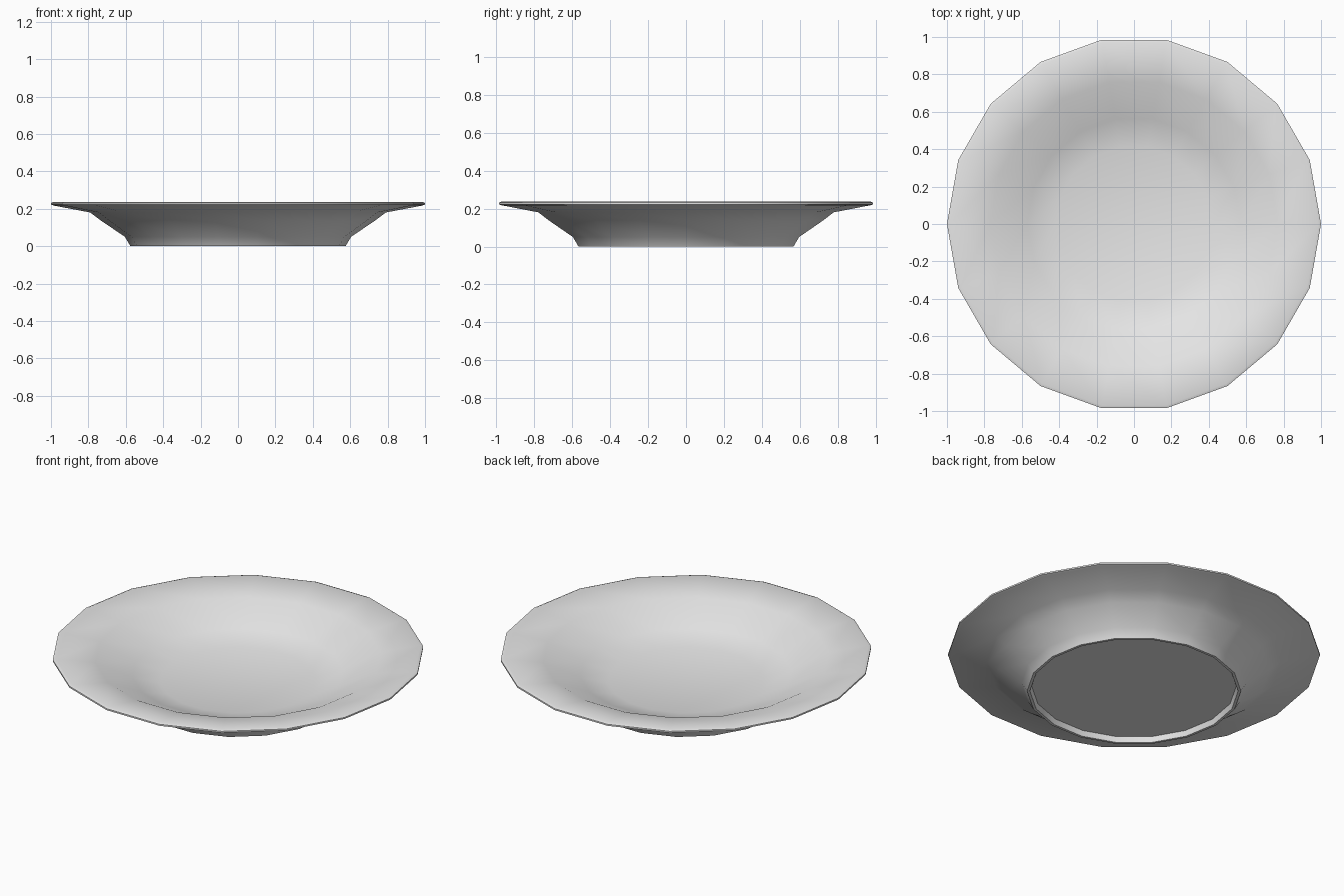
import bpy, bmesh, math

cube = bpy.data.objects.get("Cube")
if cube:
    bpy.data.objects.remove(cube, do_unlink=True)

SIDES = 18

# Glaze colour
glaze = bpy.data.materials.new("pale grey glaze")
glaze.use_nodes = True
colour = (0.8, 0.8, 0.8, 1)
glaze.diffuse_color = colour
glaze.node_tree.nodes["Principled BSDF"].inputs["Base Color"].default_value = colour

# Cross-section (radius, height): floor, inner wall, lip, outer wall, foot ring, recess
profile = [
    (0.42, 0.07), (0.57, 0.11), (0.77, 0.205), (0.985, 0.237),
    (1.0, 0.231), (1.0, 0.222), (0.985, 0.217),
    (0.79, 0.18), (0.73, 0.135), (0.605, 0.05), (0.575, 0.0),
    (0.56, 0.0), (0.55, 0.03),
]


def ring(bm, radius, height):
    angles = [2 * math.pi * i / SIDES for i in range(SIDES)]
    return [bm.verts.new((radius * math.cos(a), radius * math.sin(a), height)) for a in angles]


# Plate body: rings joined by quads, closed by floor and underside discs
bm = bmesh.new()
rings = [ring(bm, r, z) for r, z in profile]
for a, b in zip(rings, rings[1:]):
    for i in range(SIDES):
        j = (i + 1) % SIDES
        bm.faces.new((a[i], b[i], b[j], a[j]))
bm.faces.new(rings[0])
bm.faces.new(rings[-1][::-1])
bmesh.ops.recalc_face_normals(bm, faces=bm.faces)

mesh = bpy.data.meshes.new("plate")
bm.to_mesh(mesh)
bm.free()
mesh.materials.append(glaze)
plate = bpy.data.objects.new("plate", mesh)
bpy.context.collection.objects.link(plate)

# Smooth curves, crisp foot and lip
bpy.ops.object.select_all(action="DESELECT")
plate.select_set(True)
bpy.context.view_layer.objects.active = plate
bpy.ops.object.shade_smooth_by_angle(angle=math.radians(35))
